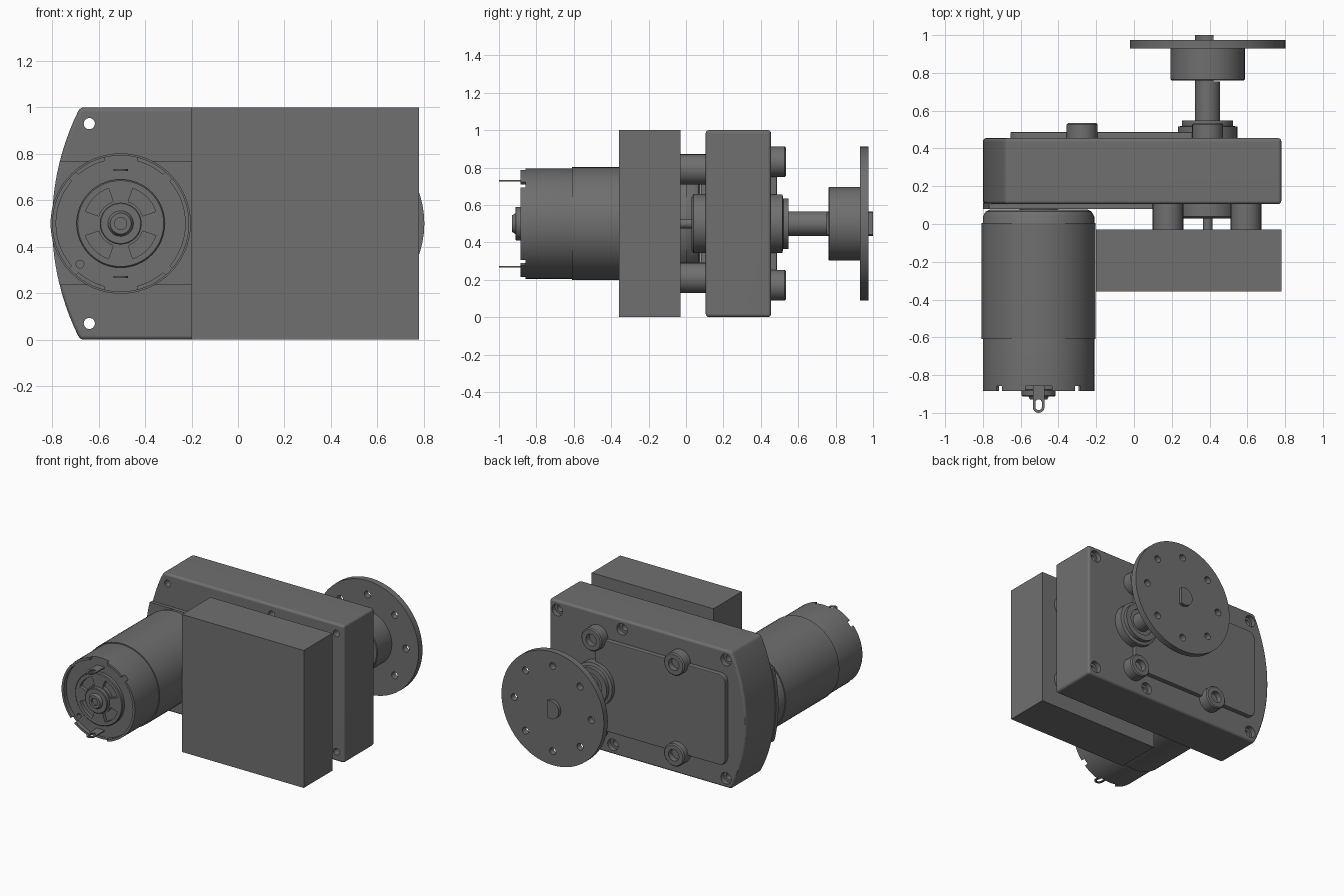
import bpy, bmesh
from math import sin, cos, pi, radians, sqrt

if "Cube" in bpy.data.objects:
    bpy.data.objects.remove(bpy.data.objects["Cube"])

MX, SX, CZ = -0.505, 0.39, 0.5      # motor axis x, output axis x, shared axis z

dark = bpy.data.materials.new("dark_grey")
dark.diffuse_color = (0.16, 0.16, 0.16, 1)
dark.use_nodes = True
dark.node_tree.nodes["Principled BSDF"].inputs["Base Color"].default_value = dark.diffuse_color


def finish(name, bm):
    bmesh.ops.recalc_face_normals(bm, faces=bm.faces)
    me = bpy.data.meshes.new(name)
    bm.to_mesh(me)
    bm.free()
    me.materials.append(dark)
    ob = bpy.data.objects.new(name, me)
    bpy.context.collection.objects.link(ob)
    return ob


def add_lathe(bm, cx, cz, profile, segs=48):
    """Spin a (radius, y) profile round an axis parallel to y."""
    vs = [bm.verts.new((cx + r, y, cz)) for r, y in profile]
    es = [bm.edges.new(p) for p in zip(vs, vs[1:])]
    bmesh.ops.spin(bm, geom=vs + es, cent=(cx, 0, cz), axis=(0, 1, 0),
                   angle=2 * pi, steps=segs, use_duplicate=False)
    bmesh.ops.remove_doubles(bm, verts=bm.verts, dist=1e-5)


def lathe(name, spots, profile, segs=48):
    bm = bmesh.new()
    for cx, cz in spots:
        add_lathe(bm, cx, cz, profile, segs)
    return finish(name, bm)


def prism(name, outlines, a, b, axis='y'):
    """Extrude outlines: (x, z) along y, or (x, y) along z."""
    bm = bmesh.new()
    for pts in outlines:
        at = (lambda p, t: (p[0], t, p[1])) if axis == 'y' else (lambda p, t: (p[0], p[1], t))
        lo = [bm.verts.new(at(p, a)) for p in pts]
        hi = [bm.verts.new(at(p, b)) for p in pts]
        bm.faces.new(lo)
        bm.faces.new(hi)
        n = len(pts)
        for i in range(n):
            j = (i + 1) % n
            bm.faces.new((lo[i], lo[j], hi[j], hi[i]))
    return finish(name, bm)


def apply_mods(ob):
    deps = bpy.context.evaluated_depsgraph_get()
    me = bpy.data.meshes.new_from_object(ob.evaluated_get(deps))
    ob.modifiers.clear()
    ob.data = me


def bevel(ob, width, segs=3):
    m = ob.modifiers.new("bevel", 'BEVEL')
    m.width, m.segments, m.limit_method, m.angle_limit = width, segs, 'ANGLE', radians(50)
    apply_mods(ob)


def cut(ob, cutter):
    m = ob.modifiers.new("cut", 'BOOLEAN')
    m.operation, m.object, m.solver = 'DIFFERENCE', cutter, 'EXACT'
    apply_mods(ob)
    bpy.data.objects.remove(cutter)


def arc(cx, cy, r, a0, a1, n):
    return [(cx + r * cos(radians(a0 + (a1 - a0) * i / n)),
             cy + r * sin(radians(a0 + (a1 - a0) * i / n))) for i in range(n + 1)]


def rect(x0, x1, z0, z1):
    return [(x0, z0), (x1, z0), (x1, z1), (x0, z1)]


def rounded(x0, x1, z0, z1, r):
    return (arc(x1 - r, z1 - r, r, 0, 90, 5) + arc(x0 + r, z1 - r, r, 90, 180, 5)
            + arc(x0 + r, z0 + r, r, 180, 270, 5) + arc(x1 - r, z0 + r, r, 270, 360, 5))


def bowed(x1, z0, z1, r=1.10, n=20):
    """Outline with straight right end and the housing's bowed left end."""
    zs = [z0 + (z1 - z0) * i / n for i in range(n + 1)]
    left = [(-0.80 + r - sqrt(r * r - (z - CZ) ** 2), z) for z in zs]
    return left + [(x1, z1), (x1, z0)]


# gearbox housing with counterbored screw holes
housing = prism("gearbox_housing", [bowed(0.78, 0, 1)], 0.105, 0.455)
bevel(housing, 0.018)
screw_spots = [(x, z) for x in (-0.64, 0.718) for z in (0.07, 0.93)] + [(0.197, 0.93), (0.27, 0.07)]
cut(housing, lathe("cutter", screw_spots,
                   [(0, 0), (0.024, 0), (0.024, 0.42), (0.042, 0.42), (0.042, 0.6), (0, 0.6)], 24))

# raised pad behind the motor and raised panel on the back
prism("motor_pad", [bowed(0.10, 0.235, 0.77)], 0.08, 0.11)
panel = prism("back_panel", [rounded(-0.655, SX, 0.17, 0.83, 0.05)], 0.44, 0.487)
bevel(panel, 0.008, 2)

# mounting bosses on the back, each with a screw socket
lathe("mounting_bosses", [(x, z) for x in (-0.275, SX) for z in (0.17, 0.83)],
      [(0, 0.44), (0.082, 0.44), (0.082, 0.527), (0.074, 0.535), (0.042, 0.535),
       (0.042, 0.495), (0, 0.495)], 32)

# spacer posts between the gearbox and the block
lathe("spacer_posts", [(x, z) for x in (0.18, 0.593) for z in (0.21, 0.79)],
      [(0, -0.032), (0.081, -0.032), (0.081, 0.11), (0, 0.11)], 32)

# plain rectangular block in front
prism("front_block", [rect(-0.2, 0.78, 0, 1)], -0.358, -0.03)

# bearings on both sides of the output shaft
lathe("front_bearing", [(SX, CZ)],
      [(0, 0.03), (0.14, 0.03), (0.158, 0.04), (0.158, 0.11), (0, 0.11)])
lathe("front_shaft_stub", [(SX, CZ)], [(0, -0.03), (0.026, -0.03), (0.026, 0.04), (0, 0.04)], 24)
lathe("back_bearing", [(SX, CZ)],
      [(0, 0.44), (0.157, 0.44), (0.157, 0.515), (0.135, 0.52), (0.135, 0.548),
       (0.095, 0.548), (0.095, 0.535), (0, 0.535)])

# output shaft with a D-shaped end
lathe("output_shaft", [(SX, CZ)], [(0, 0.5), (0.066, 0.5), (0.066, 0.755), (0, 0.755)], 32)
prism("shaft_d_end", [arc(SX, CZ, 0.066, 63, 297, 24)], 0.75, 1.0)

# hub and drilled flange disc
lathe("flange_hub", [(SX, CZ)], [(0, 0.761), (0.192, 0.761), (0.197, 0.766), (0.197, 0.935), (0, 0.935)])
disc = lathe("flange_disc", [(SX, CZ)], [(0, 0.93), (0.412, 0.93), (0.412, 0.975), (0, 0.975)], 64)
cut(disc, lathe("cutter", arc(SX, CZ, 0.31, 0, 315, 7),
                [(0, 0.9), (0.025, 0.9), (0.025, 1), (0, 1)], 20))

# motor can with rolled far end, open rim and recessed end cap
can = lathe("motor_can", [(MX, CZ)],
            [(0, 0.085), (0.10, 0.085), (0.10, 0.078), (0.255, 0.078), (0.28, 0.066), (0.295, 0.04),
             (0.295, -0.885), (0.278, -0.885), (0.278, -0.855), (0, -0.855)], 64)
notches = []
for k in range(4):
    a = radians(45 + 90 * k)
    x, z, h = MX + 0.29 * cos(a), CZ + 0.29 * sin(a), 0.02
    notches.append([(x + h * sqrt(2) * cos(a + pi / 4 + j * pi / 2),
                     z + h * sqrt(2) * sin(a + pi / 4 + j * pi / 2)) for j in range(4)])
for z in (0.215, 0.785):
    notches.append(rect(MX - 0.07, MX + 0.07, z - 0.03, z + 0.03))
cut(can, prism("cutter", notches, -0.95, -0.857))
cut(can, lathe("cutter", [(-0.68, 0.325)], [(0, -0.9), (0.017, -0.9), (0.017, -0.83), (0, -0.83)], 16))

# flux sleeve around the can
lathe("motor_sleeve", [(MX, CZ)],
      [(0.29, -0.61), (0.302, -0.61), (0.302, 0.005), (0.29, 0.005), (0.29, -0.61)], 64)

# end cap ring with four vents, and the rear bearing
cap = lathe("motor_end_cap", [(MX, CZ)],
            [(0, -0.84), (0.19, -0.84), (0.19, -0.877), (0.185, -0.882), (0, -0.882)])
cut(cap, prism("cutter", [arc(MX, CZ, 0.16, a + 19, a + 71, 8) + arc(MX, CZ, 0.10, a + 71, a + 19, 8)
                          for a in (0, 90, 180, 270)], -0.9, -0.858))
lathe("motor_rear_bearing", [(MX, CZ)],
      [(0, -0.86), (0.09, -0.86), (0.09, -0.908), (0.086, -0.912), (0.055, -0.912),
       (0.045, -0.93), (0.026, -0.93), (0.026, -0.915), (0, -0.915)], 32)

# slotted solder terminals above and below the axis
for side, z in (("upper", 0.73), ("lower", 0.27)):
    tab = prism(side + "_terminal", [arc(MX, -0.969, 0.031, 180, 360, 12)
                                     + [(MX + 0.031, -0.85), (MX - 0.031, -0.85)]],
                z - 0.004, z + 0.004, 'z')
    cut(tab, prism("cutter", [arc(MX, -0.969, 0.017, 180, 360, 8) + arc(MX, -0.945, 0.017, 0, 180, 8)],
                   z - 0.1, z + 0.1, 'z'))

# smooth round surfaces, crisp edges, flat large faces on the bevelled parts
for ob in bpy.context.scene.objects:
    ob.select_set(True)
    bpy.context.view_layer.objects.active = ob
bpy.ops.object.shade_smooth_by_angle(angle=radians(30))
for ob in (housing, panel):
    ob.modifiers.new("weighted_normals", 'WEIGHTED_NORMAL').keep_sharp = True
